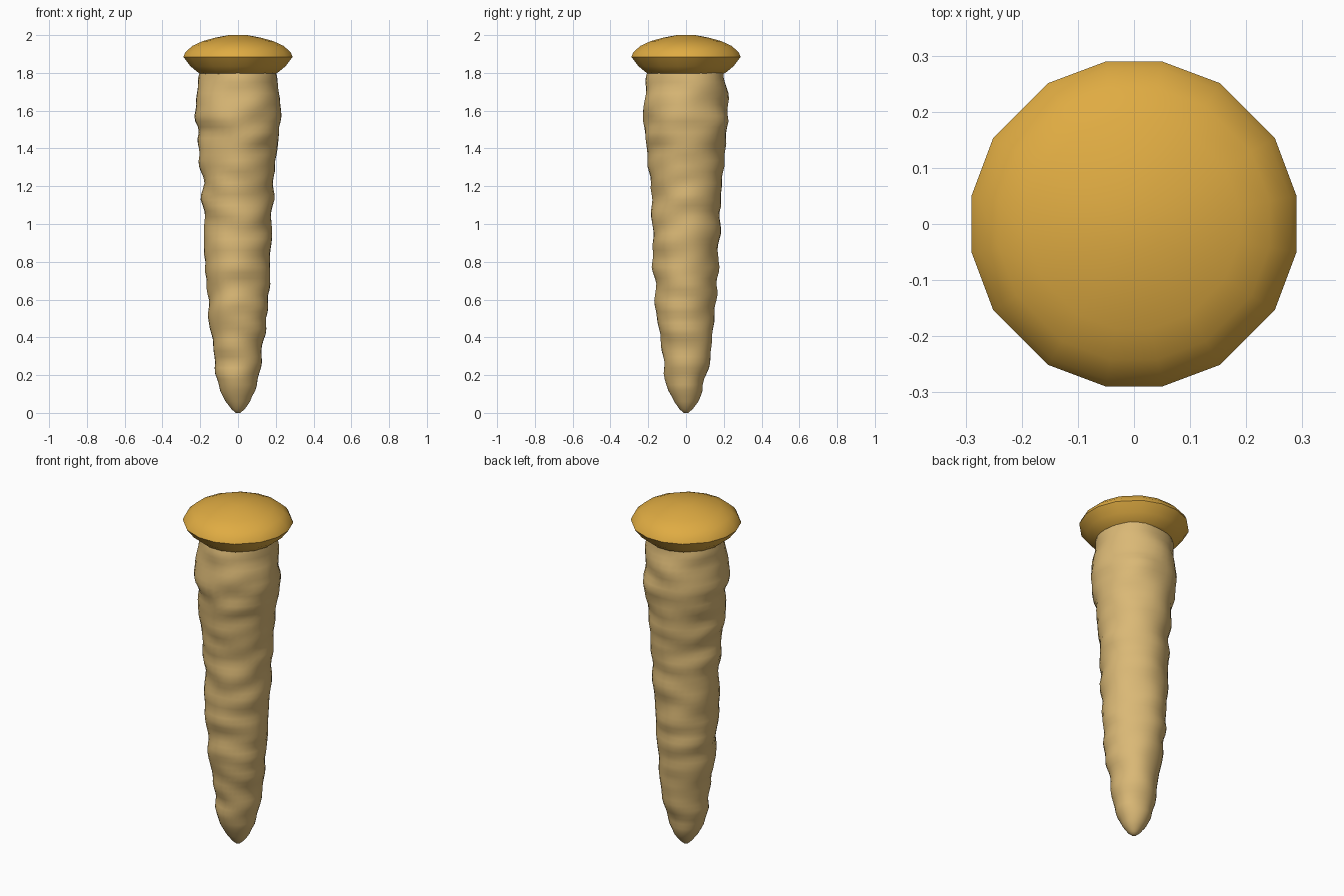
import bpy, bmesh, math
from mathutils import Vector, noise

if "Cube" in bpy.data.objects:
    bpy.data.objects.remove(bpy.data.objects["Cube"])


def material(name, rgb):
    m = bpy.data.materials.new(name)
    m.diffuse_color = (*rgb, 1)
    m.use_nodes = True
    m.node_tree.nodes["Principled BSDF"].inputs["Base Color"].default_value = m.diffuse_color
    return m


def interp(profile, z):
    for (r0, z0), (r1, z1) in zip(profile, profile[1:]):
        if z <= z1:
            return r0 + (r1 - r0) * (z - z0) / (z1 - z0)
    return profile[-1][0]


def lathe(name, rings, angles, mat, bump=None, angle=60):
    """Skin rings of (radius, z) at the given angles, ends capped."""
    bm = bmesh.new()
    loops = []
    for r, z in rings:
        loop = []
        for a in angles:
            p = Vector((r * math.cos(a), r * math.sin(a), z))
            loop.append(bm.verts.new(bump(p) if bump else p))
        loops.append(loop)
    n = len(angles)
    for lo, hi in zip(loops, loops[1:]):
        for i in range(n):
            j = (i + 1) % n
            bm.faces.new((lo[i], lo[j], hi[j], hi[i]))
    bm.faces.new(loops[0][::-1])
    bm.faces.new(loops[-1])
    me = bpy.data.meshes.new(name)
    bm.to_mesh(me)
    bm.free()
    me.materials.append(mat)
    ob = bpy.data.objects.new(name, me)
    bpy.context.collection.objects.link(ob)
    bpy.context.view_layer.objects.active = ob
    ob.select_set(True)
    bpy.ops.object.shade_smooth_by_angle(angle=math.radians(angle))
    ob.select_set(False)
    return ob


gold = material("gold", (0.74, 0.41, 0.055))
tan_wood = material("tan wood", (0.70, 0.48, 0.18))

# Tapered, gnarled shaft with a small pointed tip
shaft_profile = [(0.012, 0.0), (0.035, 0.02), (0.065, 0.06), (0.092, 0.12), (0.11, 0.2),
                 (0.125, 0.3), (0.145, 0.45), (0.163, 0.6), (0.172, 0.8), (0.18, 1.0),
                 (0.188, 1.2), (0.206, 1.4), (0.228, 1.55), (0.223, 1.65),
                 (0.207, 1.76), (0.195, 1.84)]


def gnarl(p):
    # Wrinkles stretched around the shaft, fading at the tip
    n = noise.noise(Vector((p.x * 5, p.y * 5, p.z * 11)))
    d = 0.018 * n * min(1, p.z / 0.15)
    out = Vector((p.x, p.y, 0)).normalized()
    return p + out * d


zs = [0, 0.01, 0.02, 0.04] + [0.06 + 1.78 * i / 60 for i in range(61)]
lathe("shaft", [(interp(shaft_profile, z), z) for z in zs],
      [math.tau * i / 32 for i in range(32)], tan_wood, gnarl)

# Faceted domed cap, sixteen sides with slightly uneven spacing
cap_angles = [math.radians(90 * q + a) for q in range(4) for a in (9.8, 31.4, 58.6, 80.2)]
cap_rings = [(0.19, 1.79), (0.212, 1.80), (0.255, 1.835), (0.294, 1.885), (0.282, 1.91),
             (0.245, 1.943), (0.19, 1.968), (0.12, 1.987), (0.05, 2.0)]
lathe("cap", cap_rings, cap_angles, gold)
